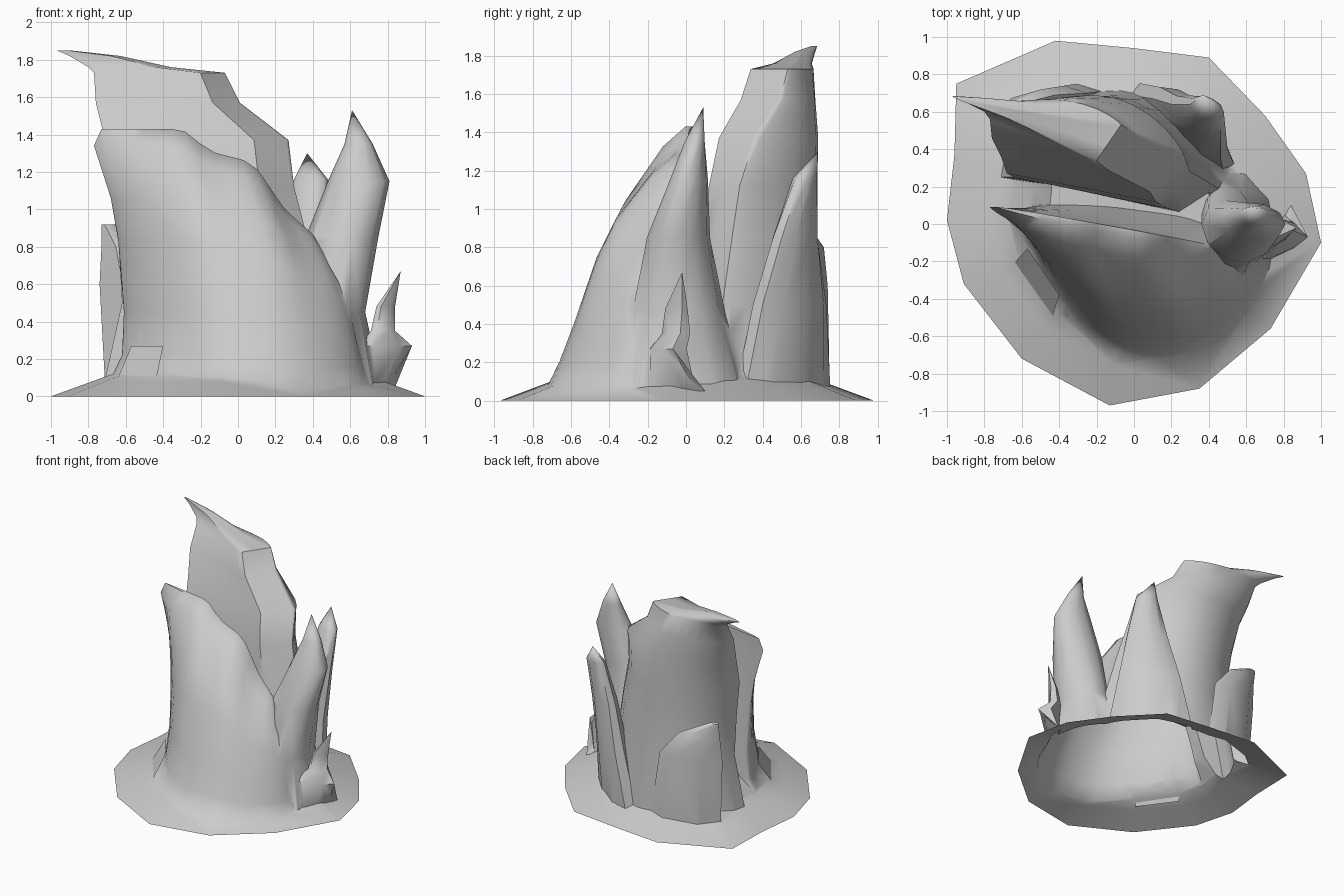
import bpy
import bmesh
from math import cos, sin, pi, radians

old_cube = bpy.data.objects.get("Cube")
if old_cube:
    bpy.data.objects.remove(old_cube, do_unlink=True)

# One weathered grey for everything
grey = bpy.data.materials.new("weathered_grey")
grey.use_nodes = True
grey.diffuse_color = (0.6, 0.6, 0.6, 1)
grey.node_tree.nodes["Principled BSDF"].inputs["Base Color"].default_value = grey.diffuse_color


def finish(name, bm):
    """Clean the mesh, orient its faces and add it to the scene."""
    bmesh.ops.remove_doubles(bm, verts=bm.verts, dist=0.0005)
    bmesh.ops.recalc_face_normals(bm, faces=bm.faces)
    mesh = bpy.data.meshes.new(name)
    bm.to_mesh(mesh)
    bm.free()
    mesh.materials.append(grey)
    part = bpy.data.objects.new(name, mesh)
    bpy.context.scene.collection.objects.link(part)
    return part


def rim_height(rim, x):
    """Height of the broken rim above a given x."""
    if x <= rim[0][0]:
        return rim[0][1]
    for (x_low, z_low), (x_high, z_high) in zip(rim, rim[1:]):
        if x <= x_high:
            return z_low + (z_high - z_low) * (x - x_low) / (x_high - x_low)
    return rim[-1][1]


# Bulge shapes, from the right end (angle zero) to the left end
def rounded(angle):
    return sin(angle)


def thin_right(angle):
    return sin(angle) ** 1.6 if angle < pi / 2 else sin(angle)


def thin_left(angle):
    return thin_right(pi - angle)


def cornered(angle):
    along = (1 - cos(angle)) / 2
    return min(along / 0.81, (1 - along) / 0.19)


def shard(name, sections, steps=5, front_shape=rounded, back_shape=rounded, rim=None):
    """Closed loft through lens sections (z, right end xy, left end xy, front
    and back bulge), each column scaled in height to end at the rim."""
    bm = bmesh.new()
    base, peak = sections[0][0], sections[-1][0]
    count = 2 * steps
    columns = []
    for index in range(count):
        is_front = index <= steps
        angle = pi * (index if is_front else count - index) / steps
        along = (1 - cos(angle)) / 2
        points = []
        for z, right_x, right_y, left_x, left_y, front, back in sections:
            if is_front:
                bulge = -front * front_shape(angle)
            else:
                bulge = back * back_shape(angle)
            points.append((right_x + (left_x - right_x) * along,
                           right_y + (left_y - right_y) * along + bulge, z))
        top = rim_height(rim, points[-1][0]) if rim else peak
        stretch = (top - base) / (peak - base)
        columns.append([bm.verts.new((x, y, base + (z - base) * stretch))
                        for x, y, z in points])
    # Walls
    for index in range(count):
        here, there = columns[index], columns[(index + 1) % count]
        for level in range(len(sections) - 1):
            bm.faces.new((here[level], there[level], there[level + 1], here[level + 1]))
    # Broken top and buried bottom
    for index in range(steps):
        loop = [index, index + 1, count - index - 1, (count - index) % count]
        for level in (0, -1):
            bm.faces.new([columns[i][level] for i in dict.fromkeys(loop)])
    return finish(name, bm)


# Spreading ground skirt, rising to a low core between the walls
outline = [(-0.95, 0.75), (-0.42, 0.98), (0, 0.94), (0.4, 0.89), (0.7, 0.58),
           (0.92, 0.27), (1, -0.1), (0.73, -0.56), (0.35, -0.88), (-0.13, -0.97),
           (-0.6, -0.72), (-0.91, -0.32), (-1, 0.02), (-0.96, 0.37)]
bm = bmesh.new()
rings = []
for scale, z in ((1, 0), (0.78, 0.08), (0.67, 0.12), (0.56, 0.25), (0.46, 0.54)):
    rings.append([bm.verts.new((x * scale, y * scale, z)) for x, y in outline])
for outer, inner in zip(rings, rings[1:]):
    for i in range(len(outline)):
        bm.faces.new((outer[i - 1], outer[i], inner[i], inner[i - 1]))
bm.faces.new(rings[0])
bm.faces.new(rings[-1])
stump = finish("hollow_stump", bm)

# Front wall, leaning back to a thin rim that steps down to the left
front_wall = shard("front_wall", [
    (0.05, -0.7, 0.02, 0.75, -0.05, 0.72, 0.12),
    (0.22, -0.62, 0.05, 0.72, -0.05, 0.66, 0.11),
    (0.45, -0.61, 0.06, 0.69, -0.06, 0.58, 0.09),
    (0.83, -0.64, 0.07, 0.64, -0.09, 0.45, 0.05),
    (1.06, -0.68, 0.08, 0.59, -0.11, 0.34, 0.03),
    (1.34, -0.77, 0.09, 0.51, -0.12, 0.14, 0.01),
    (1.43, -0.73, 0.09, 0.48, -0.13, 0.03, 0.01),
], steps=24, front_shape=thin_right, rim=[
    (-0.3, 1.43), (-0.15, 1.31), (0.08, 1.25), (0.25, 1.0), (0.43, 0.84), (0.48, 0.45)])

# Tall back wall with a bevelled left edge and a beak on the right
back_wall = shard("back_wall", [
    (0.05, -0.72, 0.25, 0.58, 0.18, 0.14, 0.5),
    (0.5, -0.62, 0.25, 0.45, 0.19, 0.14, 0.47),
    (0.85, -0.64, 0.25, 0.37, 0.24, 0.16, 0.44),
    (1.12, -0.68, 0.27, 0.3, 0.28, 0.16, 0.41),
    (1.37, -0.71, 0.36, 0.27, 0.36, 0.19, 0.33),
    (1.57, -0.76, 0.46, 0.01, 0.49, 0.2, 0.2),
    (1.73, -0.77, 0.56, -0.07, 0.53, 0.2, 0.12),
    (1.76, -0.8, 0.6, -0.36, 0.57, 0.12, 0.07),
    (1.82, -0.9, 0.65, -0.63, 0.61, 0.05, 0.04),
    (1.85, -0.97, 0.68, -0.9, 0.66, 0.01, 0.01),
], steps=14, front_shape=cornered, back_shape=thin_left)

# Pointed splinter at the back left
back_splinter = shard("back_splinter", [
    (0.05, -0.03, 0.69, 0.54, 0.31, 0.15, 0.17),
    (0.5, 0.1, 0.67, 0.5, 0.4, 0.13, 0.15),
    (0.85, 0.2, 0.64, 0.49, 0.5, 0.1, 0.1),
    (1.16, 0.3, 0.64, 0.48, 0.6, 0.06, 0.06),
    (1.3, 0.37, 0.69, 0.37, 0.69, 0, 0),
])

# Tall splinter on the left
left_splinter = shard("left_splinter", [
    (0.05, 0.28, 0.08, 0.77, -0.05, 0.36, 0.3),
    (0.45, 0.36, 0.05, 0.68, -0.05, 0.28, 0.2),
    (0.85, 0.36, 0, 0.75, -0.05, 0.18, 0.15),
    (1.15, 0.48, 0.03, 0.81, 0, 0.1, 0.1),
    (1.35, 0.57, 0.05, 0.72, 0.05, 0.06, 0.05),
    (1.53, 0.61, 0.09, 0.61, 0.09, 0, 0),
])

# Low folded splinter with a ledge on the left
low_splinter = shard("low_splinter", [
    (0.05, 0.69, -0.24, 0.84, 0.1, 0.04, 0.04),
    (0.27, 0.65, -0.19, 0.93, -0.07, 0.03, 0.12),
    (0.35, 0.71, -0.1, 0.84, -0.03, 0.05, 0.08),
    (0.48, 0.74, -0.08, 0.84, -0.02, 0.05, 0.05),
    (0.67, 0.87, -0.02, 0.87, -0.02, 0, 0),
], steps=3)

# Broken stub against the back right
back_stub = shard("back_stub", [
    (0.05, -0.71, 0.56, -0.17, 0.71, 0.15, 0.09),
    (0.6, -0.74, 0.58, -0.25, 0.7, 0.15, 0.08),
    (0.8, -0.73, 0.6, -0.42, 0.69, 0.12, 0.06),
    (0.92, -0.73, 0.62, -0.66, 0.63, 0.03, 0.01),
], steps=3)

# Fuse the shards into one shell
bpy.context.view_layer.objects.active = stump
for part in (front_wall, back_wall, back_splinter, left_splinter, low_splinter, back_stub):
    fuse = stump.modifiers.new("fuse", "BOOLEAN")
    fuse.operation = "UNION"
    fuse.solver = "EXACT"
    fuse.object = part
    bpy.ops.object.modifier_apply(modifier=fuse.name)
    bpy.data.objects.remove(part, do_unlink=True)

# Open the hollow underside
bm = bmesh.new()
bm.from_mesh(stump.data)
floor = [face for face in bm.faces if all(v.co.z < 0.001 for v in face.verts)]
bmesh.ops.delete(bm, geom=floor, context="FACES")
bm.to_mesh(stump.data)
bm.free()

# Loose bark flap at the front right
bm = bmesh.new()
flap = [(-0.65, -0.22, 0.08), (-0.44, -0.51, 0.08),
        (-0.4, -0.38, 0.27), (-0.57, -0.13, 0.27)]
bm.faces.new([bm.verts.new(corner) for corner in flap])
finish("bark_flap", bm)

# Smooth walls with crisp broken edges
bpy.ops.object.select_all(action="DESELECT")
stump.select_set(True)
bpy.ops.object.shade_smooth_by_angle(angle=radians(50))
